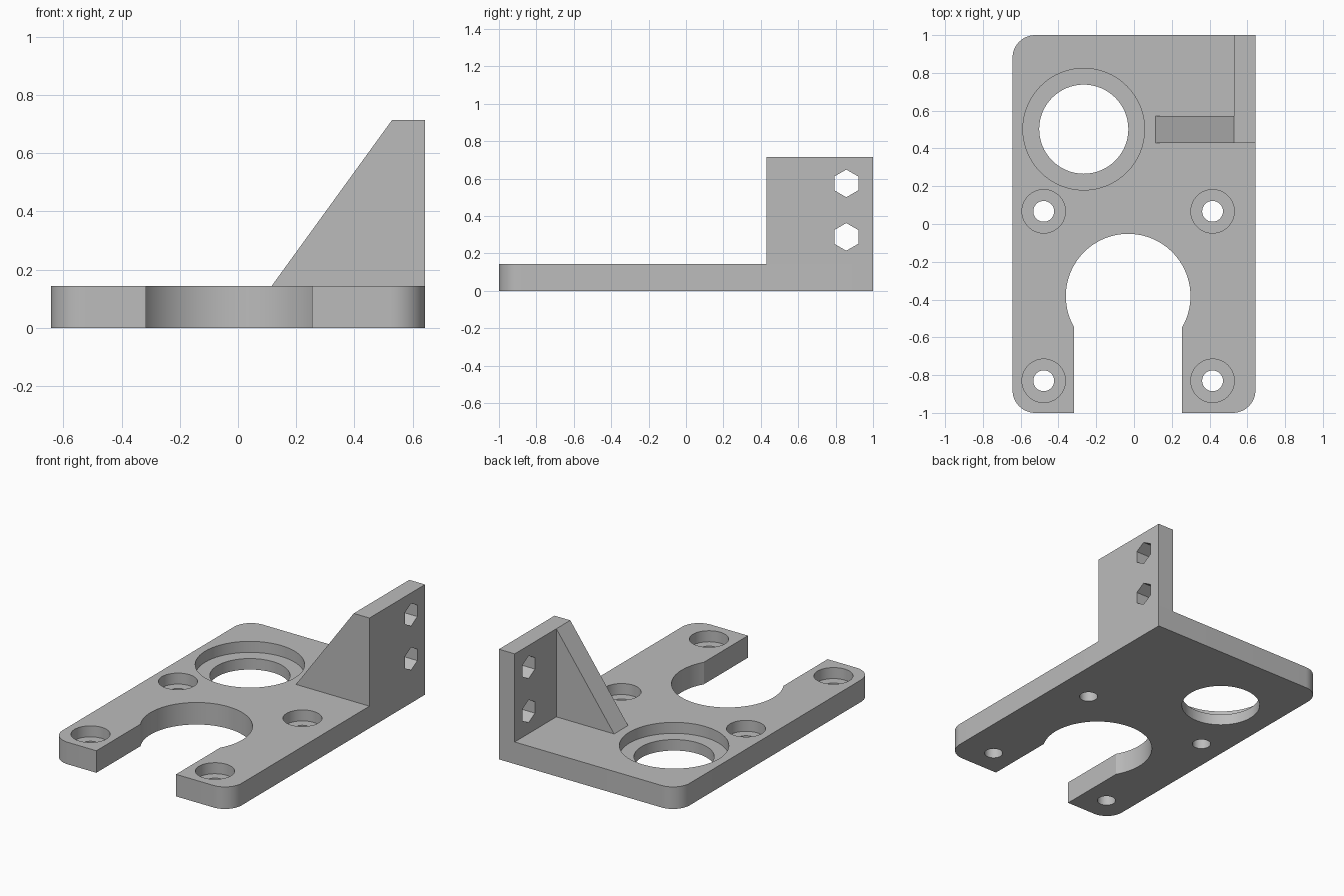
import bpy, bmesh
from math import sin, cos, pi, radians, asin
from mathutils import Vector

if "Cube" in bpy.data.objects:
    bpy.data.objects.remove(bpy.data.objects["Cube"], do_unlink=True)

W, L, T, H = 0.643, 1.0, 0.143, 0.715   # half width, half length, plate thickness, wall height
WALL_X, WALL_Y, RIB_Y = 0.53, 0.43, 0.573
CORNER = 0.12

grey = bpy.data.materials.new("plain_grey")
grey.use_nodes = True
grey.diffuse_color = (0.5, 0.5, 0.5, 1)
grey.node_tree.nodes["Principled BSDF"].inputs["Base Color"].default_value = (0.5, 0.5, 0.5, 1)


def arc(cx, cy, r, start, end, steps):
    angles = [start + (end - start) * i / steps for i in range(steps + 1)]
    return [(cx + r * cos(a), cy + r * sin(a)) for a in angles]


def prism(name, points, offset):
    """Extrude a closed 3D outline along offset."""
    bm = bmesh.new()
    face = bm.faces.new([bm.verts.new(p) for p in points])
    out = bmesh.ops.extrude_face_region(bm, geom=[face], use_keep_orig=True)
    moved = [g for g in out["geom"] if isinstance(g, bmesh.types.BMVert)]
    bmesh.ops.translate(bm, verts=moved, vec=Vector(offset))
    bmesh.ops.recalc_face_normals(bm, faces=bm.faces)
    mesh = bpy.data.meshes.new(name)
    bm.to_mesh(mesh)
    bm.free()
    mesh.materials.append(grey)
    obj = bpy.data.objects.new(name, mesh)
    bpy.context.collection.objects.link(obj)
    return obj


def bore(x, y, r, z0, z1, steps=64):
    """Vertical round cutter."""
    ring = arc(x, y, r, 0, 2 * pi, steps)[:-1]
    return prism("bore_cutter", [(px, py, z0) for px, py in ring], (0, 0, z1 - z0))


def cut(obj, cutters):
    """Subtract the cutters, bake the result and remove them."""
    for c in cutters:
        c.hide_render = True
        mod = obj.modifiers.new("cut", 'BOOLEAN')
        mod.operation, mod.solver, mod.object = 'DIFFERENCE', 'EXACT', c
    bpy.context.view_layer.update()
    graph = bpy.context.evaluated_depsgraph_get()
    mesh = bpy.data.meshes.new_from_object(obj.evaluated_get(graph))
    obj.modifiers.clear()
    obj.data = mesh
    for c in cutters:
        bpy.data.objects.remove(c, do_unlink=True)


# Base plate: three rounded corners, one square corner, keyhole slot at the front
slot_x, slot_y, slot_r, slot_half = -0.031, -0.382, 0.33, 0.286
dip = asin((slot_half / slot_r))
outline = [(W, L)]
outline += arc(CORNER - W, L - CORNER, CORNER, pi / 2, pi, 12)
outline += arc(CORNER - W, CORNER - L, CORNER, pi, 1.5 * pi, 12)
outline += [(slot_x - slot_half, -L)]
outline += arc(slot_x, slot_y, slot_r, 1.5 * pi - dip, dip - pi / 2, 56)
outline += [(slot_x + slot_half, -L)]
outline += arc(W - CORNER, CORNER - L, CORNER, 1.5 * pi, 2 * pi, 12)
plate = prism("base_plate", [(x, y, 0) for x, y in outline], (0, 0, T))

# Counterbored holes: one large, four for screws
holes = [(-0.266, 0.502, 0.236, 0.322)]
holes += [(x, y, 0.055, 0.115) for x in (-0.478, 0.416) for y in (0.067, -0.83)]
cutters = []
for x, y, inner, outer in holes:
    cutters.append(bore(x, y, outer, T / 2, T + 0.1))
    cutters.append(bore(x, y, inner, -0.1, T))
cut(plate, cutters)

# Upright side wall with two hexagonal holes
wall = prism("side_wall", [(WALL_X, WALL_Y, T), (W, WALL_Y, T), (W, L, T), (WALL_X, L, T)],
             (0, 0, H - T))
hexes = []
for z in (0.288, 0.574):
    ring = arc(0.857, z, 0.074, pi / 2, 2.5 * pi, 6)[:-1]
    hexes.append(prism("hex_cutter", [(WALL_X - 0.1, y, hz) for y, hz in ring], (0.4, 0, 0)))
cut(wall, hexes)

# Triangular rib bracing the wall
rib = prism("brace_rib", [(0.115, WALL_Y, T), (WALL_X, WALL_Y, T), (WALL_X, WALL_Y, H)],
            (0, RIB_Y - WALL_Y, 0))

# Smooth the curved walls, keep edges sharp
bpy.ops.object.select_all(action='DESELECT')
plate.select_set(True)
bpy.context.view_layer.objects.active = plate
bpy.ops.object.shade_smooth_by_angle(angle=radians(25))
